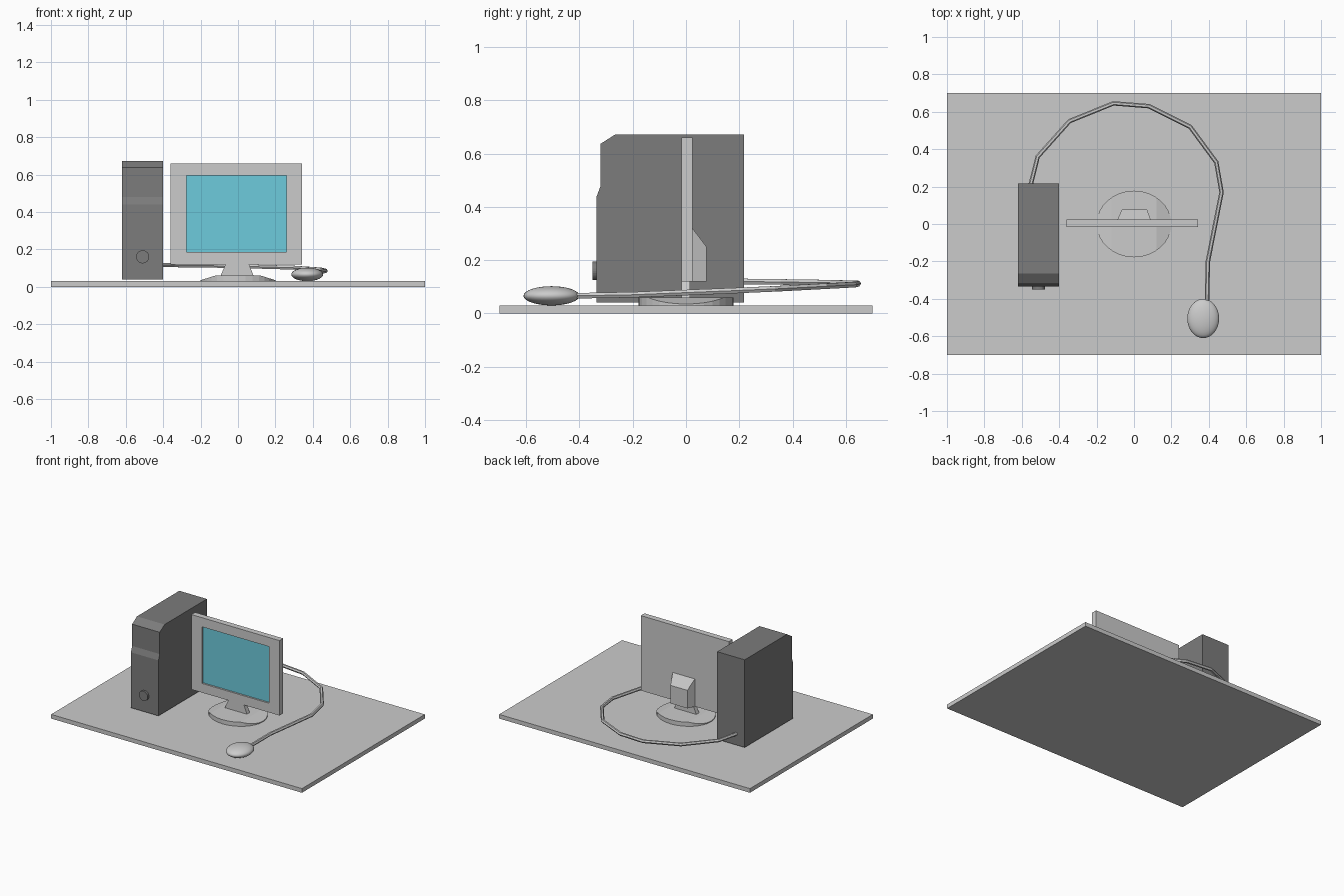
import bpy, bmesh, math
from mathutils import Matrix, Vector

if "Cube" in bpy.data.objects:
    bpy.data.objects.remove(bpy.data.objects["Cube"])


def material(name, rgb):
    m = bpy.data.materials.new(name)
    m.use_nodes = True
    m.diffuse_color = (*rgb, 1)
    m.node_tree.nodes["Principled BSDF"].inputs["Base Color"].default_value = (*rgb, 1)
    return m


light = material("light_grey", (0.6, 0.6, 0.6))
dark = material("dark_grey", (0.2, 0.2, 0.2))
blue = material("screen_blue", (0.155, 0.6, 0.72))


def finish(name, bm, *mats, smooth=False):
    bmesh.ops.recalc_face_normals(bm, faces=bm.faces)
    mesh = bpy.data.meshes.new(name)
    bm.to_mesh(mesh)
    bm.free()
    for m in mats:
        mesh.materials.append(m)
    for p in mesh.polygons:
        p.use_smooth = smooth
    ob = bpy.data.objects.new(name, mesh)
    bpy.context.collection.objects.link(ob)
    return ob


def box(lo, hi):
    bm = bmesh.new()
    bmesh.ops.create_cube(bm, size=1)
    for v in bm.verts:
        v.co = [lo[i] if v.co[i] < 0 else hi[i] for i in range(3)]
    return bm


def loft(ring_a, ring_b):
    """Solid between two matching rings of points."""
    bm = bmesh.new()
    a = [bm.verts.new(p) for p in ring_a]
    b = [bm.verts.new(p) for p in ring_b]
    bm.faces.new(a)
    bm.faces.new(b)
    for i in range(len(a)):
        j = (i + 1) % len(a)
        bm.faces.new((a[i], a[j], b[j], b[i]))
    return bm


def rect(x0, x1, y0, y1, z):
    return [(x0, y0, z), (x1, y0, z), (x1, y1, z), (x0, y1, z)]


# Desk top
finish("desk_top", box((-1, -0.7, 0), (1, 0.7, 0.03)), light)

# Computer tower: side profile extruded across x
profile = [(-0.335, 0.04), (-0.335, 0.44), (-0.32, 0.48), (-0.32, 0.637),
           (-0.265, 0.672), (0.217, 0.672), (0.217, 0.04)]
finish("computer_tower", loft([(-0.62, y, z) for y, z in profile],
                              [(-0.4, y, z) for y, z in profile]), dark)

# Power button
bm = bmesh.new()
bmesh.ops.create_cone(bm, cap_ends=True, segments=24, radius1=0.035, radius2=0.035,
                      depth=0.03, matrix=Matrix.Translation((-0.51, -0.335, 0.16))
                      @ Matrix.Rotation(math.pi / 2, 4, "X"))
finish("power_button", bm, dark)

# Monitor with a recessed screen
bm = box((-0.36, -0.017, 0.12), (0.343, 0.025, 0.66))
bm.normal_update()
screen = min(bm.faces, key=lambda f: f.calc_center_median().y)
bmesh.ops.inset_region(bm, faces=[screen], thickness=0.06)
for v in screen.verts:
    v.co.x = -0.275 if v.co.x < 0 else 0.258
    v.co.z = 0.186 if v.co.z < 0.4 else 0.594
bmesh.ops.inset_region(bm, faces=[screen], thickness=0)
for v in screen.verts:
    v.co.y = -0.004
screen.material_index = 1
finish("monitor", bm, light, blue)

# Housing on the back of the monitor
finish("monitor_housing",
       loft([(-0.09, 0.02, 0.12), (0.09, 0.02, 0.12), (0.09, 0.02, 0.325), (-0.09, 0.02, 0.325)],
            [(-0.065, 0.077, 0.12), (0.07, 0.077, 0.12), (0.07, 0.077, 0.25), (-0.065, 0.077, 0.25)]),
       light)

# Stand neck
finish("stand_neck", loft(rect(-0.095, 0.085, -0.017, 0.015, 0.055),
                          rect(-0.062, 0.055, -0.017, 0.015, 0.13)), light)

# Stand base: oval disc whose left and right sides slope down
bm = bmesh.new()
bmesh.ops.create_cone(bm, cap_ends=True, segments=32, radius1=0.2, radius2=0.2, depth=0.03,
                      matrix=Matrix.Translation((0, 0, 0.045)))
for side in (-0.12, 0.12):
    bmesh.ops.bisect_plane(bm, geom=bm.verts[:] + bm.edges[:] + bm.faces[:],
                           plane_co=(side, 0, 0), plane_no=(1, 0, 0))
for v in bm.verts:
    v.co.y *= 0.89
    if v.co.z > 0.045:
        v.co.z -= max(0, abs(v.co.x) - 0.12) * 0.31
finish("stand_base", bm, light)

# Mouse
bm = bmesh.new()
bmesh.ops.create_uvsphere(bm, u_segments=32, v_segments=16, radius=1,
                          matrix=Matrix.Translation((0.37, -0.505, 0.066))
                          @ Matrix.Diagonal((0.085, 0.105, 0.036, 1)))
finish("mouse", bm, light, smooth=True)

# Cable from mouse to the back of the tower: six-sided tube along a path
path = [Vector(p) for p in (
    (0.39, -0.42, 0.066), (0.395, -0.2, 0.07), (0.468, 0.17, 0.085), (0.44, 0.33, 0.092),
    (0.3, 0.52, 0.102), (0.08, 0.63, 0.108), (-0.11, 0.645, 0.112), (-0.345, 0.55, 0.115),
    (-0.515, 0.36, 0.118), (-0.555, 0.2, 0.12))]
bm = bmesh.new()
rings = []
for i, p in enumerate(path):
    along = (path[min(i + 1, len(path) - 1)] - path[max(i - 1, 0)]).normalized()
    across = along.cross(Vector((0, 0, 1))).normalized()
    up = across.cross(along)
    rings.append([bm.verts.new(p + 0.012 * (across * math.cos(k * math.pi / 3)
                                            + up * math.sin(k * math.pi / 3)))
                  for k in range(6)])
for a, b in zip(rings, rings[1:]):
    for k in range(6):
        n = (k + 1) % 6
        bm.faces.new((a[k], a[n], b[n], b[k]))
bm.faces.new(rings[0])
bm.faces.new(rings[-1])
finish("mouse_cable", bm, light)
